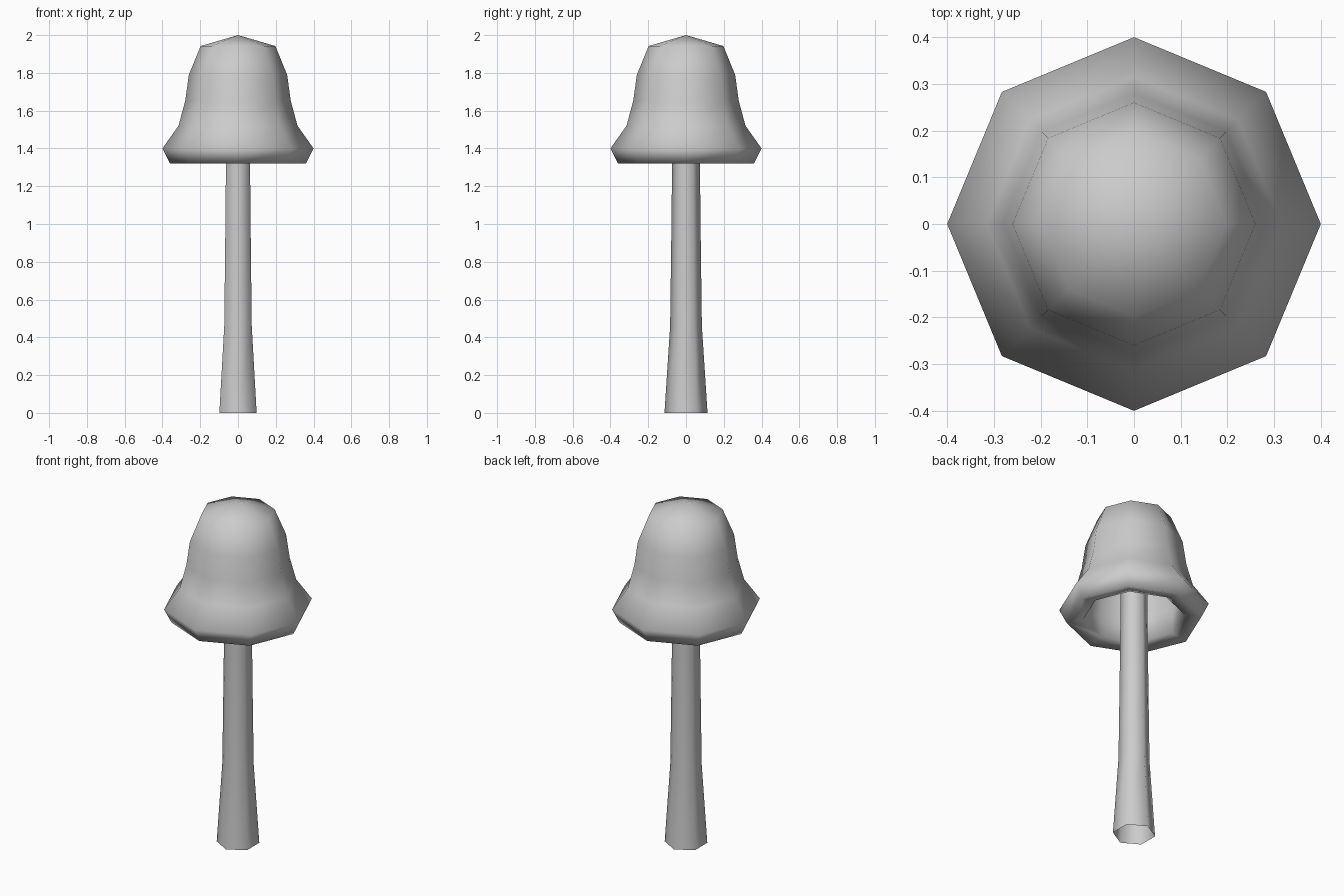
import bpy, bmesh, math

if "Cube" in bpy.data.objects:
    bpy.data.objects.remove(bpy.data.objects["Cube"])

grey = bpy.data.materials.new("plain_grey")
grey.diffuse_color = (0.6, 0.6, 0.6, 1)
grey.use_nodes = True
grey.node_tree.nodes["Principled BSDF"].inputs["Base Color"].default_value = grey.diffuse_color


def lathe(name, profile, sides, turn, sharp):
    """Sweep (radius, height) points around z; radius 0 makes a pole."""
    bm = bmesh.new()
    rings = []
    for r, z in profile:
        if r == 0:
            rings.append([bm.verts.new((0, 0, z))] * sides)
            continue
        angles = [turn + i * math.tau / sides for i in range(sides)]
        rings.append([bm.verts.new((r * math.cos(a), r * math.sin(a), z)) for a in angles])
    for low, high in zip(rings, rings[1:]):
        for i in range(sides):
            j = (i + 1) % sides
            corners = [low[i], low[j], high[j], high[i]]
            bm.faces.new(list(dict.fromkeys(corners)))
    mesh = bpy.data.meshes.new(name)
    bm.to_mesh(mesh)
    bm.free()
    mesh.materials.append(grey)
    obj = bpy.data.objects.new(name, mesh)
    bpy.context.collection.objects.link(obj)
    bpy.ops.object.select_all(action='DESELECT')
    obj.select_set(True)
    bpy.context.view_layer.objects.active = obj
    bpy.ops.object.shade_smooth_by_angle(angle=math.radians(sharp))
    return obj


# Hollow bell-shaped cap: inside from the crown down, rim, then outside up
cap_profile = [
    (0, 1.96), (0.18, 1.91), (0.245, 1.78), (0.255, 1.64), (0.27, 1.48), (0.27, 1.34),
    (0.36, 1.32), (0.40, 1.40), (0.315, 1.52), (0.28, 1.65),
    (0.26, 1.79), (0.198, 1.942), (0, 2.0),
]
lathe("mushroom_cap", cap_profile, 8, 0, 180)

# Hexagonal tapering stem, open at the foot
stem_profile = [(0.114, 0), (0.084, 0.46), (0.078, 0.92), (0.073, 1.38), (0.07, 1.75)]
lathe("mushroom_stem", stem_profile, 6, math.pi / 2, 180)
